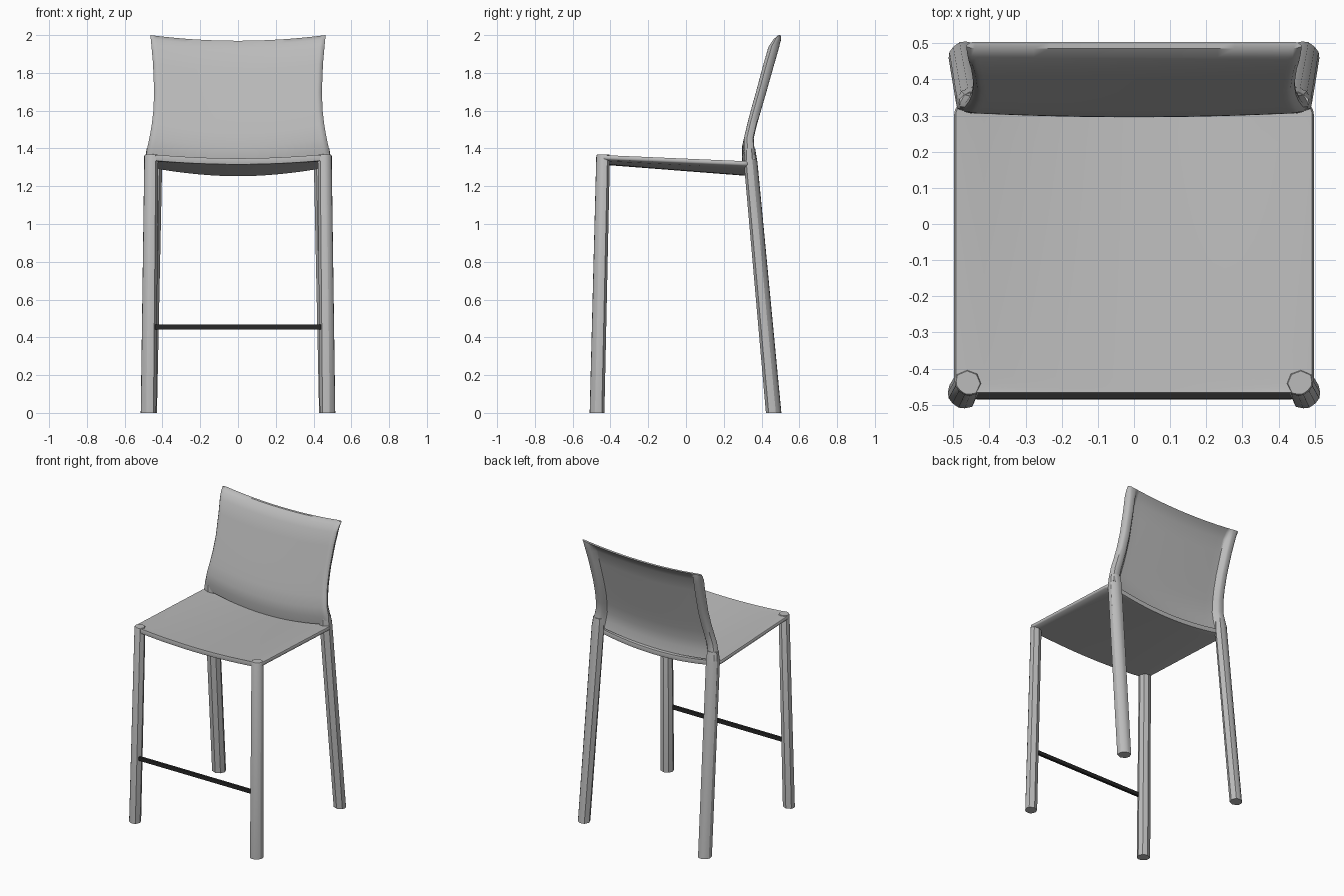
import bpy, bmesh, math

if "Cube" in bpy.data.objects:
    bpy.data.objects.remove(bpy.data.objects["Cube"], do_unlink=True)


def material(name, rgb, roughness):
    m = bpy.data.materials.new(name)
    m.use_nodes = True
    color = (*rgb, 1.0)
    m.diffuse_color = color
    shader = m.node_tree.nodes["Principled BSDF"]
    shader.inputs["Base Color"].default_value = color
    shader.inputs["Roughness"].default_value = roughness
    return m


LEATHER = material("grey_leather", (0.5, 0.5, 0.5), 0.6)
STEEL = material("black_steel", (0.02, 0.02, 0.02), 0.4)


def loft(name, rings, mat, angle=40):
    """Skin a list of closed rings and cap both ends."""
    bm = bmesh.new()
    loops = [[bm.verts.new(p) for p in ring] for ring in rings]
    n = len(loops[0])
    for a, b in zip(loops, loops[1:]):
        for i in range(n):
            j = (i + 1) % n
            bm.faces.new((a[i], a[j], b[j], b[i]))
    # Caps are strips between the facing halves of the ring
    for ring in (loops[0], loops[-1]):
        lo, hi = 0, n - 1
        while hi - lo > 2:
            bm.faces.new((ring[lo], ring[lo + 1], ring[hi - 1], ring[hi]))
            lo, hi = lo + 1, hi - 1
        if hi - lo == 2:
            bm.faces.new((ring[lo], ring[lo + 1], ring[hi]))
    bmesh.ops.recalc_face_normals(bm, faces=bm.faces)
    mesh = bpy.data.meshes.new(name)
    bm.to_mesh(mesh)
    bm.free()
    mesh.materials.append(mat)
    obj = bpy.data.objects.new(name, mesh)
    bpy.context.collection.objects.link(obj)
    bpy.ops.object.select_all(action='DESELECT')
    obj.select_set(True)
    bpy.context.view_layer.objects.active = obj
    bpy.ops.object.shade_smooth_by_angle(angle=math.radians(angle))
    return obj


def lerp(a, b, t):
    return a + (b - a) * t


# Seat: thin sagging shell with rounded corners, deeper towards the back
FRONT, BACK, HALF, CORNER, THICK = -0.468, 0.345, 0.498, 0.045, 0.032
COLS = 24
us = [2 * i / COLS - 1 for i in range(COLS + 1)]


def seat_ring(y, inset=0.0):
    d = min(y - FRONT, BACK - y, CORNER)
    half = HALF - CORNER + math.sqrt(max(CORNER**2 - (CORNER - d)**2, 0))
    t = (y - FRONT) / (BACK - FRONT)
    edge, sag = lerp(1.37, 1.335, t), lerp(0.022, 0.05, t)

    def point(u, drop, scale=1.0):
        return (u * half * scale, y, edge - sag * (1 - u * u) - drop)

    top = [point(u, inset) for u in us[1:-1]]
    bottom = [point(u, THICK - inset) for u in reversed(us[1:-1])]
    right = [point(1, 0.004 + inset, 0.99), point(1, 0.012), point(1, 0.022),
             point(1, THICK - 0.004 - inset, 0.99)]
    left = [(-x, yy, z) for x, yy, z in reversed(right)]
    return left[2:] + top + right + bottom + left[:2]


arc = [CORNER * (1 - math.cos(math.pi * k / 12)) for k in range(1, 7)]
middle = [lerp(FRONT + CORNER, BACK - CORNER, k / 10) for k in range(1, 10)]
ys = [FRONT + a for a in arc] + middle + [BACK - a for a in reversed(arc)]
loft("seat", [seat_ring(FRONT, 0.007)] + [seat_ring(y) for y in ys]
     + [seat_ring(BACK, 0.007)], LEATHER)

# Backrest: thin panel with thick rolled sides; rows of
# (edge height, half width, front y, side thickness)
ROWS = [(1.345, 0.490, 0.318, 0.056), (1.40, 0.481, 0.308, 0.056),
        (1.46, 0.468, 0.308, 0.052), (1.53, 0.456, 0.324, 0.052),
        (1.60, 0.448, 0.342, 0.054), (1.70, 0.444, 0.370, 0.055),
        (1.85, 0.450, 0.410, 0.057), (1.94, 0.458, 0.436, 0.057),
        (1.98, 0.462, 0.462, 0.040), (2.00, 0.464, 0.486, 0.018)]
back_us = [-1 + 0.025 * k for k in range(9)]
back_us += [lerp(-0.8, 0.8, k / 16) for k in range(1, 16)]
back_us += [-u for u in reversed(back_us[:9])]


def back_ring(row):
    z, half, y, side = row
    t = (z - ROWS[0][0]) / (2 - ROWS[0][0])
    dip = lerp(0.055, 0.03, t)
    panel = min(0.022, side)
    front, rear = [], []
    for u in back_us:
        zz = z - dip * (1 - u * u)
        bow = 0.014 * (1 - t) * (1 - u * u)
        edge = 1 - abs(u)
        # Rounded outer edge, roll fading into the panel
        rim = math.sqrt(max(0, 1 - (1 - min(edge / 0.06, 1))**2))
        fade = min(max((edge - 0.11) / 0.07, 0), 1)
        fade = fade * fade * (3 - 2 * fade)
        thick = lerp(side, panel, fade)
        yf = y - bow + 0.3 * side * (1 - rim)
        yr = y - bow + thick - 0.5 * side * (1 - rim)
        front.append((u * half, yf, zz))
        rear.append((u * half, yr, zz))
    return front + rear[::-1]


loft("backrest", [back_ring(r) for r in ROWS], LEATHER)

# Legs: tapered, rounded towards the outer corner of the stool
SECTION = [(0.9, -0.6), (1, -0.1), (0.95, 0.3), (0.7, 0.65), (0.3, 0.95),
           (-0.1, 1), (-0.6, 0.9), (-0.95, 0.1), (-0.65, -0.65), (0.1, -0.95)]


def leg(name, side, facing, stations):
    rings = [[(side * (cx + hx * a), cy + facing * hy * b, z)
              for a, b in SECTION] for cx, cy, z, hx, hy in stations]
    loft(name, rings, LEATHER, 28)


FRONT_LEG = [(0.473, -0.470, 0, 0.042, 0.040),
             (0.458, -0.438, 1.36, 0.038, 0.037),
             (0.458, -0.438, 1.368, 0.034, 0.033)]
REAR_LEG = [(0.470, 0.463, 0, 0.043, 0.042),
            (0.446, 0.341, 1.33, 0.047, 0.037),
            (0.444, 0.338, 1.40, 0.040, 0.028)]
for side, word in ((1, "left"), (-1, "right")):
    leg("front_leg_" + word, side, -1, FRONT_LEG)
    leg("rear_leg_" + word, side, 1, REAR_LEG)

# Footrest bar between the front legs
bpy.ops.mesh.primitive_cube_add(size=1, location=(0, -0.475, 0.455))
bar = bpy.context.object
bar.name = "footrest_bar"
bar.scale = (0.88, 0.02, 0.028)
bpy.ops.object.transform_apply(location=False, rotation=False, scale=True)
bar.data.materials.append(STEEL)
bevel = bar.modifiers.new("soft_edges", 'BEVEL')
bevel.width = 0.004
bevel.segments = 2
